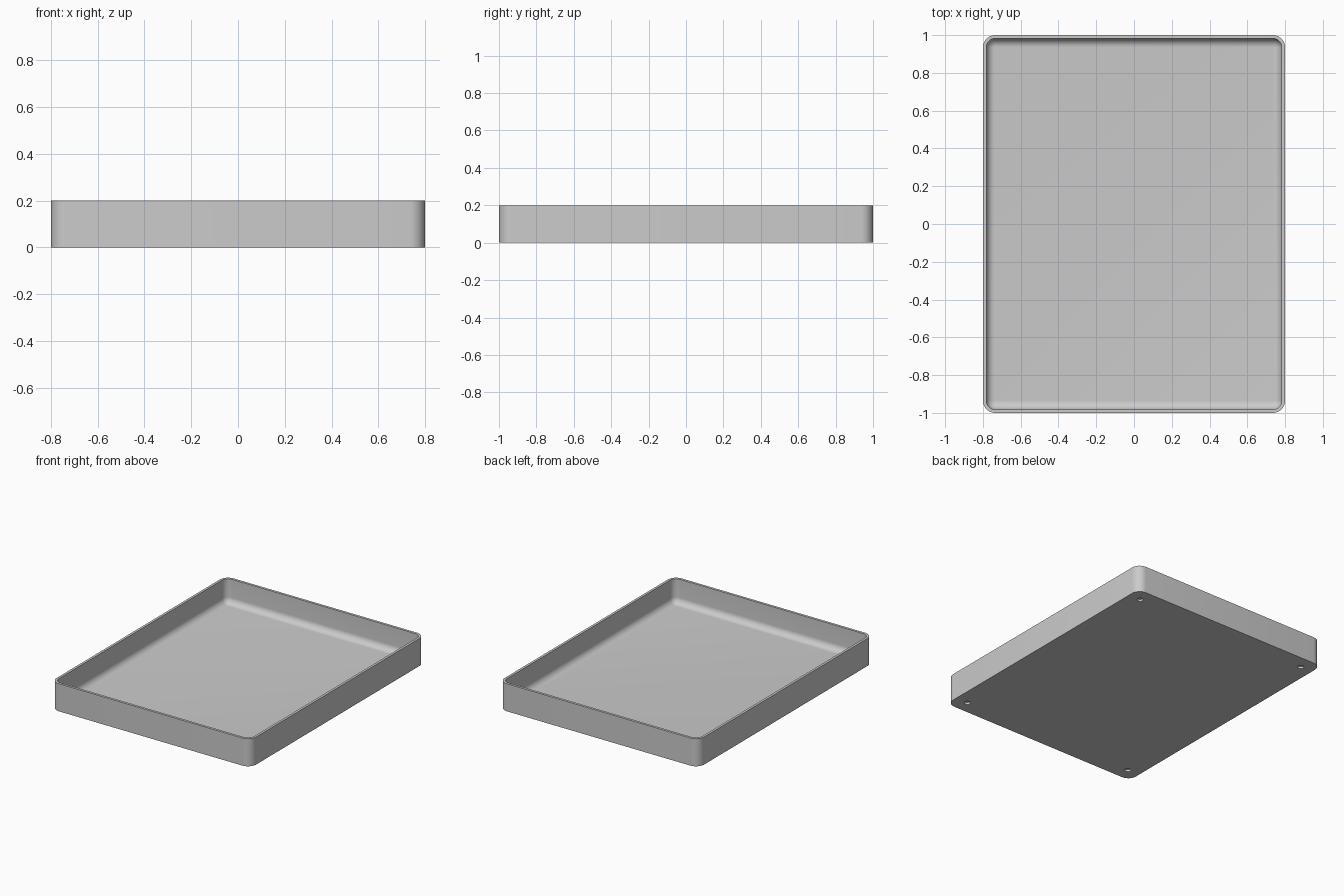
import bpy
import bmesh
from math import cos, sin, pi, radians
from mathutils import Matrix, Vector

if "Cube" in bpy.data.objects:
    bpy.data.objects.remove(bpy.data.objects["Cube"])

HALF_X, HALF_Y, HEIGHT = 0.8, 1.0, 0.2
CORNER, WALL, FLOOR, FILLET = 0.065, 0.018, 0.022, 0.046
HOLE_INSET, HOLE_RADIUS, HOLE_DEPTH = 0.097, 0.021, 0.015
STEPS = 10

grey = bpy.data.materials.new("plain grey")
grey.use_nodes = True
grey.diffuse_color = (0.6, 0.6, 0.6, 1)
grey.node_tree.nodes["Principled BSDF"].inputs["Base Color"].default_value = (0.6, 0.6, 0.6, 1)


def rounded_ring(bm, inset, z):
    """Rounded rectangle of vertices, moved in from the outer outline."""
    radius = CORNER - inset
    verts = []
    for i, (sx, sy) in enumerate([(1, 1), (-1, 1), (-1, -1), (1, -1)]):
        for k in range(STEPS + 1):
            a = (i + k / STEPS) * pi / 2
            x = sx * (HALF_X - CORNER) + radius * cos(a)
            y = sy * (HALF_Y - CORNER) + radius * sin(a)
            verts.append(bm.verts.new((x, y, z)))
    return verts


# Tray: outer wall, flat rim, inner wall and rounded transition to the floor
sections = [(0, 0), (0, HEIGHT), (WALL, HEIGHT)]
for k in range(STEPS + 1):
    a = k / STEPS * pi / 2
    sections.append((WALL + FILLET * (1 - cos(a)), FLOOR + FILLET * (1 - sin(a))))

bm = bmesh.new()
rings = [rounded_ring(bm, *s) for s in sections]
for low, high in zip(rings, rings[1:]):
    for j in range(len(low)):
        n = (j + 1) % len(low)
        bm.faces.new((low[j], low[n], high[n], high[j]))
bm.faces.new(rings[0][::-1])
bm.faces.new(rings[-1])
mesh = bpy.data.meshes.new("tray")
bm.to_mesh(mesh)
bm.free()
tray = bpy.data.objects.new("tray", mesh)
bpy.context.collection.objects.link(tray)
mesh.materials.append(grey)

# Blind round holes under the four corners
bm = bmesh.new()
for sx in (-1, 1):
    for sy in (-1, 1):
        centre = Vector((sx * (HALF_X - HOLE_INSET), sy * (HALF_Y - HOLE_INSET), 0))
        bmesh.ops.create_cone(bm, cap_ends=True, segments=32, radius1=HOLE_RADIUS,
                              radius2=HOLE_RADIUS, depth=2 * HOLE_DEPTH,
                              matrix=Matrix.Translation(centre))
cut_mesh = bpy.data.meshes.new("hole_cutter")
bm.to_mesh(cut_mesh)
bm.free()
cut_mesh.materials.append(grey)
cutter = bpy.data.objects.new("hole_cutter", cut_mesh)
bpy.context.collection.objects.link(cutter)
cutter.hide_render = True

cut = tray.modifiers.new("corner holes", "BOOLEAN")
cut.operation = "DIFFERENCE"
cut.solver = "EXACT"
cut.object = cutter
bpy.context.view_layer.objects.active = tray
tray.select_set(True)
bpy.ops.object.modifier_apply(modifier=cut.name)
bpy.data.objects.remove(cutter)

# Smooth curves, crisp rim and base
bpy.ops.object.shade_smooth_by_angle(angle=radians(30))
